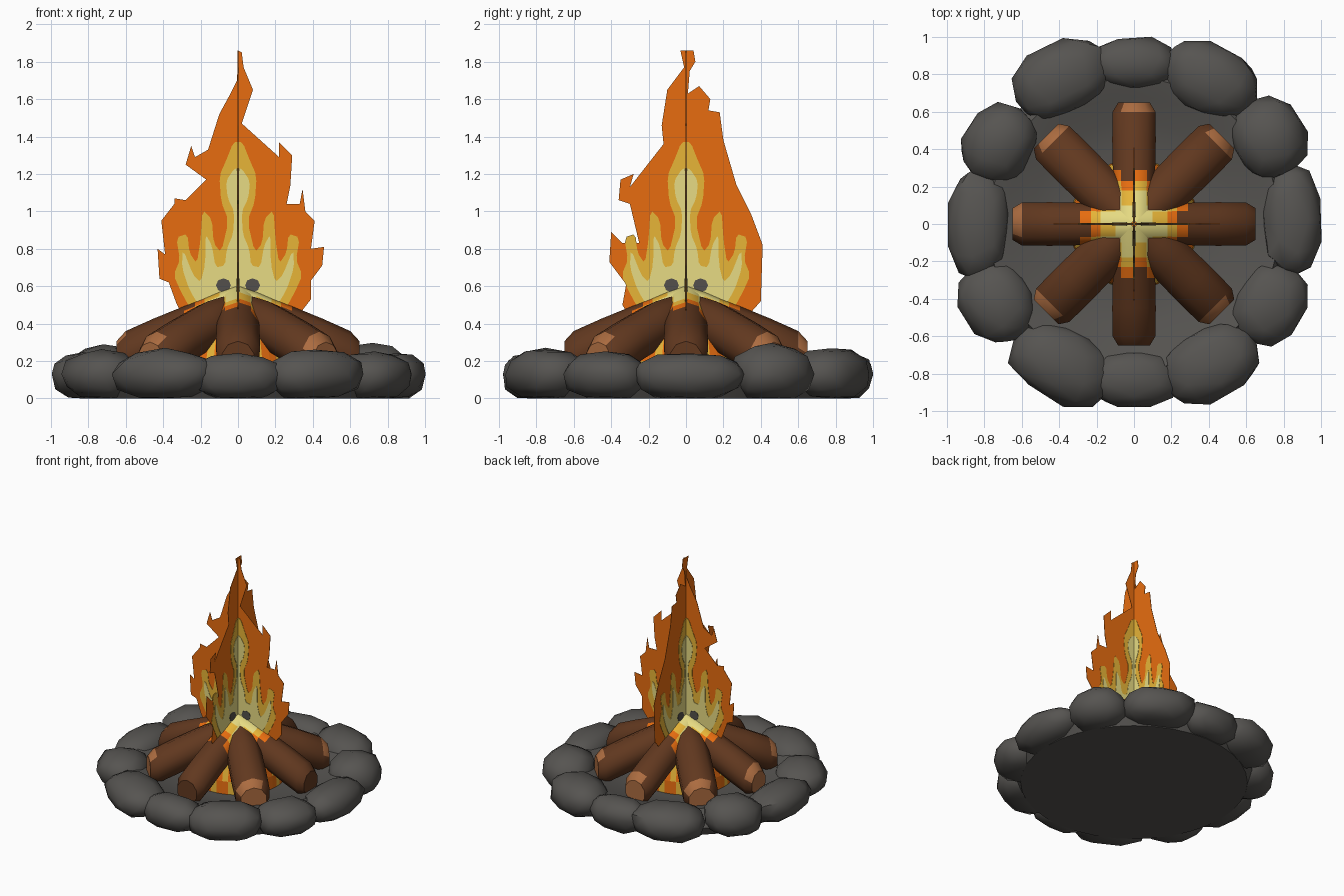
import bpy, bmesh, math, random
from mathutils import Vector

if "Cube" in bpy.data.objects:
    bpy.data.objects.remove(bpy.data.objects["Cube"])
random.seed(4)

def mat(name, rgb):
    m = bpy.data.materials.new(name)
    lin = [((c / 255 + 0.055) / 1.055) ** 2.4 for c in rgb]
    m.diffuse_color = (*lin, 1)
    m.use_nodes = True
    m.node_tree.nodes["Principled BSDF"].inputs["Base Color"].default_value = m.diffuse_color
    return m

STONE = mat("stone grey", (86, 84, 81))
BROWN = mat("bark brown", (97, 56, 31))
TAN = mat("cut wood tan", (172, 108, 64))
ORANGE = mat("flame orange", (234, 110, 16))
GOLD = mat("flame gold", (233, 182, 56))
PALE = mat("flame pale yellow", (238, 226, 135))
CHAR = mat("charcoal", (84, 80, 76))

def make(name, verts, faces, mats, idx=None, smooth=None):
    me = bpy.data.meshes.new(name)
    me.from_pydata(verts, [], faces)
    for m in mats:
        me.materials.append(m)
    if idx:
        for p, i in zip(me.polygons, idx):
            p.material_index = i
    bm = bmesh.new()
    bm.from_mesh(me)
    bmesh.ops.recalc_face_normals(bm, faces=bm.faces)
    bm.to_mesh(me)
    bm.free()
    ob = bpy.data.objects.new(name, me)
    bpy.context.collection.objects.link(ob)
    if smooth:
        bpy.ops.object.select_all(action='DESELECT')
        ob.select_set(True)
        bpy.context.view_layer.objects.active = ob
        bpy.ops.object.shade_smooth_by_angle(angle=math.radians(smooth))
    return ob

def lathe(name, profile, n, mats, rule=None, smooth=None):
    """Rings of (radius, z), closed with flat end caps."""
    verts = [(r * math.cos(2 * math.pi * k / n), r * math.sin(2 * math.pi * k / n), z)
             for r, z in profile for k in range(n)]
    faces, idx = [], []
    for j in range(len(profile) - 1):
        for k in range(n):
            a, b = j * n + k, j * n + (k + 1) % n
            faces.append((a, b, b + n, a + n))
            idx.append(rule(j, k) if rule else 0)
    faces += [tuple(range(n))[::-1], tuple(range(len(verts) - n, len(verts)))]
    return make(name, verts, faces, mats, idx + [0, 0], smooth)

# ash bed with a flat underside, rising to the stones, and embers glowing in the log gaps
lathe("ash_bed", [(0.83, 0), (0.87, 0.07), (0.78, 0.19), (0.68, 0.165), (0.55, 0.12), (0.4, 0.1)],
      36, [STONE], smooth=50)
lathe("ember_core", [(0.345, 0.09), (0.34, 0.2), (0.30, 0.36)], 48, [ORANGE, GOLD],
      lambda j, k: int((k + j) % 3 == 0))

# ring of stones: x, y, half length along ring, half depth, top height
STONES = [(-.39, .775, .29, .20, .27), (.0, .86, .25, .145, .25), (.41, .775, .28, .20, .28),
          (.72, .46, .23, .20, .30), (.84, .02, .31, .165, .25), (.73, -.43, .24, .20, .25),
          (.41, -.75, .29, .20, .27), (0, -.83, .25, .16, .24), (-.39, -.75, .30, .20, .27),
          (-.73, -.42, .23, .20, .26), (-.83, 0, .31, .17, .25), (-.72, .43, .23, .20, .29)]
for i, (x, y, a, b, top) in enumerate(STONES):
    bm = bmesh.new()
    bmesh.ops.create_icosphere(bm, subdivisions=2, radius=1)
    ang = math.atan2(y, x)
    c, s = math.cos(ang), math.sin(ang)
    for v in bm.verts:
        p = Vector([math.copysign(abs(q) ** e, q) for q, e in zip(v.co, (0.9, 0.85, 0.95))])
        p *= random.uniform(0.92, 1.03)
        u, t = p.x * b, p.y * a
        z = 0.13 + p.z * ((top - 0.13) if p.z > 0 else 0.15)
        v.co = (x + u * c - t * s, y + u * s + t * c, max(0, z))
    me = bpy.data.meshes.new("tmp")
    bm.to_mesh(me)
    bm.free()
    make(f"stone_{i + 1}", [v.co[:] for v in me.vertices],
         [p.vertices[:] for p in me.polygons], [STONE], smooth=45)
    bpy.data.meshes.remove(me)

# eight leaning logs; the four on the axes are alight at their inner ends
N = 10
for i in range(8):
    ang = i * math.pi / 4
    c, s = math.cos(ang), math.sin(ang)
    lit = i % 2 == 0
    end = 0.65 if lit else 0.665
    tan_end = not lit or i in (2, 4)
    wide, high = (0.119, 0.127) if lit else (0.131, 0.13)
    rings = [(0.01, 0.9), (0.1, 0.97), (0.18, 0.97), (0.23, 0.98), (0.29, 1), (0.45, 1.03),
             (end - 0.05, 1.01), (end, 0.75)]
    if not lit:
        rings = [(0.09, 0.75), (0.18, 0.9)] + rings[3:]
    verts, faces, idx = [], [], []
    for r, k in rings:
        zc = 0.49 - 0.43 * r
        for j in range(N):
            t = 2 * math.pi * (j + 0.5) / N
            w, h = wide * k * math.cos(t), high * k * math.sin(t)
            verts.append((r * c - w * s, r * s + w * c, zc + h))
    for q in range(len(rings) - 1):
        mid = (rings[q][0] + rings[q + 1][0]) / 2
        for j in range(N):
            a, b = q * N + j, q * N + (j + 1) % N
            faces.append((a, b, b + N, a + N))
            m = 0
            if lit and mid < 0.28:
                flick = mid + (0.04 if j % 2 else 0)
                m = 4 if flick < 0.16 else 3 if flick < 0.22 else 2 if flick < 0.29 else 0
            elif q == len(rings) - 2 and 1 <= j <= 3 and tan_end:
                m = 1
            idx.append(m)
    faces += [tuple(range(N)), tuple(range(len(verts) - N, len(verts)))]
    idx += [4 if lit else 0, 1 if tan_end else 0]
    make(f"log_{i + 1}", verts, faces, [BROWN, TAN, ORANGE, GOLD, PALE], idx, smooth=40)

# flames: two crossed upright sheets with thin painted plates on both faces
def sheet(name, pts, d0, d1, m, side):
    n = len(pts)
    verts = []
    for d in (d0, d1):
        verts += [(d, u, z) if side else (u, d, z) for u, z in pts]
    faces = [tuple(range(n)), tuple(range(2 * n - 1, n - 1, -1))]
    faces += [(k, k + n, (k + 1) % n + n, (k + 1) % n) for k in range(n)]
    make(name, verts, faces, [m])

def plates(name, pts, d0, d1, m, side):
    sheet(name + "_a", pts, d0, d1, m, side)
    sheet(name + "_b", pts, -d1, -d0, m, side)

def rounded(half):
    """Mirror the half outline, then cut its corners to soften it."""
    pts = half + [(-u, z) for u, z in reversed(half)]
    out = []
    for p, q in zip(pts, pts[1:] + pts[:1]):
        out += [tuple(f * a + (1 - f) * b for a, b in zip(p, q)) for f in (0.8, 0.2)]
    return out

FRONT = [(-.25, .35), (-.33, .51), (-.37, .62), (-.42, .64), (-.43, .80), (-.39, .77), (-.41, .95),
         (-.34, 1.04), (-.34, 1.07), (-.28, 1.06), (-.17, 1.17), (-.28, 1.25), (-.25, 1.35),
         (-.23, 1.29), (-.16, 1.33), (-.10, 1.52), (-.04, 1.63), (-.005, 1.70), (0, 1.86),
         (.02, 1.85), (.03, 1.77), (.08, 1.65), (.02, 1.47), (.22, 1.29), (.22, 1.37), (.29, 1.30),
         (.28, 1.14), (.26, 1.04), (.33, 1.04), (.345, 1.12), (.36, 1.0), (.41, .95), (.39, .80),
         (.46, .81), (.45, .71), (.39, .63), (.39, .53), (.25, .35)]
SIDE = [(-.25, .35), (-.34, .50), (-.32, .61), (-.41, .73), (-.40, .89), (-.34, .83), (-.25, .83),
        (-.30, 1.04), (-.36, 1.06), (-.35, 1.17), (-.28, 1.20), (-.30, 1.13), (-.12, 1.36),
        (-.13, 1.46), (-.10, 1.65), (-.01, 1.77), (-.03, 1.86), (.04, 1.86), (.05, 1.80),
        (.02, 1.75), (.01, 1.63), (.07, 1.67), (.13, 1.60), (.12, 1.54), (.18, 1.53), (.20, 1.38),
        (.27, 1.14), (.35, .98), (.41, .82), (.40, .52), (.25, .35)]
GOLD_HALF = [(.025, 1.37), (.06, 1.28), (.10, 1.19), (.09, 1.05), (.05, .95), (.09, .78), (.13, .83),
             (.14, .96), (.19, 1.01), (.20, .85), (.22, .72), (.26, .78), (.27, .88), (.33, .86),
             (.31, .74), (.345, .66), (.30, .56), (.22, .42)]
PALE_HALF = [(.02, 1.23), (.065, 1.16), (.055, 1.07), (.02, 1.0), (.025, .88), (.06, .80), (.07, .71),
             (.12, .70), (.14, .82), (.175, .88), (.175, .72), (.20, .62), (.24, .66), (.295, .80),
             (.30, .70), (.26, .58), (.18, .45)]
for side, outline in ((0, FRONT), (1, SIDE)):
    tag = "side" if side else "front"
    sheet(f"flame_{tag}_outer", outline, -0.0015, 0.0015, ORANGE, side)
    plates(f"flame_{tag}_middle", rounded(GOLD_HALF), 0.0015, 0.004, GOLD, side)
    plates(f"flame_{tag}_inner", rounded(PALE_HALF), 0.004, 0.0065, PALE, side)
    for sgn in (-1, 1):  # charcoal smudges low in the fire
        spot = [(sgn * 0.078 + 0.04 * math.cos(t * math.pi / 4), 0.605 + 0.037 * math.sin(t * math.pi / 4))
                for t in range(8)]
        plates(f"charcoal_{tag}_{'right' if sgn > 0 else 'left'}", spot, 0.0065, 0.009, CHAR, side)
